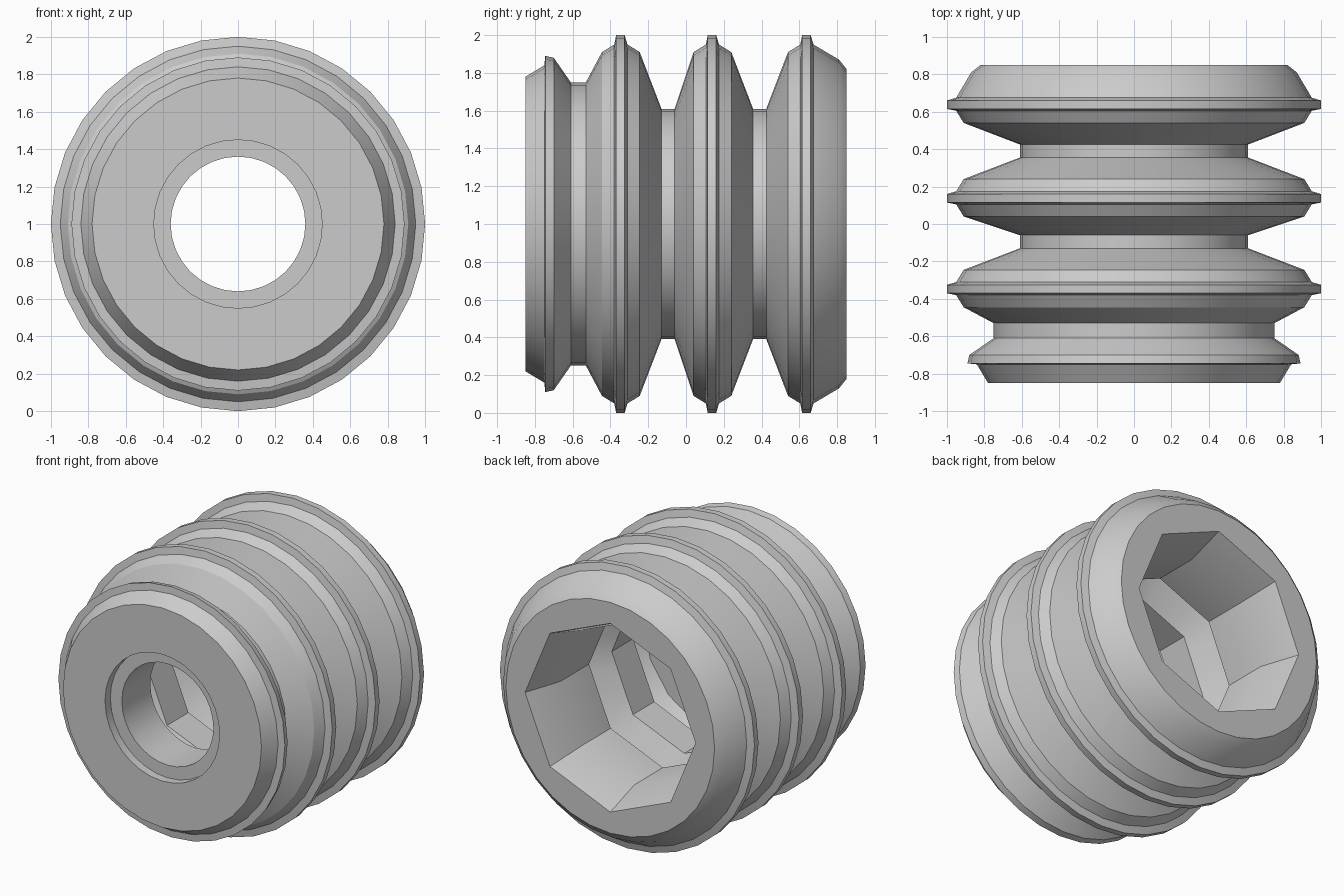
import bpy, bmesh, math

cube = bpy.data.objects.get("Cube")
if cube:
    bpy.data.objects.remove(cube, do_unlink=True)

SEGMENTS = 32

rubber = bpy.data.materials.new("plain grey")
rubber.use_nodes = True
rubber.diffuse_color = (0.6, 0.6, 0.6, 1)
rubber.node_tree.nodes["Principled BSDF"].inputs["Base Color"].default_value = (0.6, 0.6, 0.6, 1)


def facet(radius, angle, sides):
    """Radius of a regular polygon at an angle, or of a circle when sides is 0."""
    if not sides:
        return radius
    step = 2 * math.pi / sides
    return radius * math.cos(step / 2) / math.cos(angle % step - step / 2)


def lathe(name, profile):
    """Revolve a closed loop of (y, radius, sides) points about the y axis."""
    bm = bmesh.new()
    rings = []
    for y, radius, sides in profile:
        ring = []
        for i in range(SEGMENTS):
            a = 2 * math.pi * i / SEGMENTS
            r = facet(radius, a, sides)
            ring.append(bm.verts.new((r * math.cos(a), y, 1 + r * math.sin(a))))
        rings.append(ring)
    for a, b in zip(rings, rings[1:] + rings[:1]):
        for i in range(SEGMENTS):
            j = (i + 1) % SEGMENTS
            bm.faces.new((a[i], a[j], b[j], b[i]))
    bmesh.ops.recalc_face_normals(bm, faces=bm.faces)
    mesh = bpy.data.meshes.new(name)
    bm.to_mesh(mesh)
    bm.free()
    mesh.materials.append(rubber)
    obj = bpy.data.objects.new(name, mesh)
    bpy.context.collection.objects.link(obj)
    bpy.ops.object.select_all(action="DESELECT")
    obj.select_set(True)
    bpy.context.view_layer.objects.active = obj
    bpy.ops.object.shade_smooth_by_angle(angle=math.radians(28))
    return obj


# Front collar with its groove
outer = [(-0.85, 0.45), (-0.85, 0.78), (-0.75, 0.84), (-0.745, 0.89),
         (-0.7, 0.88), (-0.61, 0.75), (-0.53, 0.75)]

# Three ribs, each with a thin raised band, and the necks between them
for y in (-0.345, 0.14, 0.64):
    outer += [(y - 0.1, 0.91), (y - 0.035, 0.95), (y - 0.025, 1), (y + 0.02, 1),
              (y + 0.035, 0.95)]
    if y < 0.5:
        outer += [(y + 0.1, 0.91), (y + 0.215, 0.61), (y + 0.285, 0.61)]

# Rounded back lip
outer += [(0.81, 0.87), (0.85, 0.82)]

# Hollow folds inside, more coarsely faceted than the outside
inner = [(0.85, 0.67, 8), (0.58, 0.58, 8), (0.26, 0.58, 8), (0.14, 0.78, 16),
         (0.02, 0.57, 8), (-0.22, 0.57, 8), (-0.34, 0.78, 16), (-0.47, 0.66, 16)]

# Front bore and its shallow counterbore
bore = [(-0.47, 0.36, 0), (-0.79, 0.36, 0), (-0.79, 0.45, 0)]

lathe("bellows_body", [(y, r, 0) for y, r in outer] + inner + bore)
